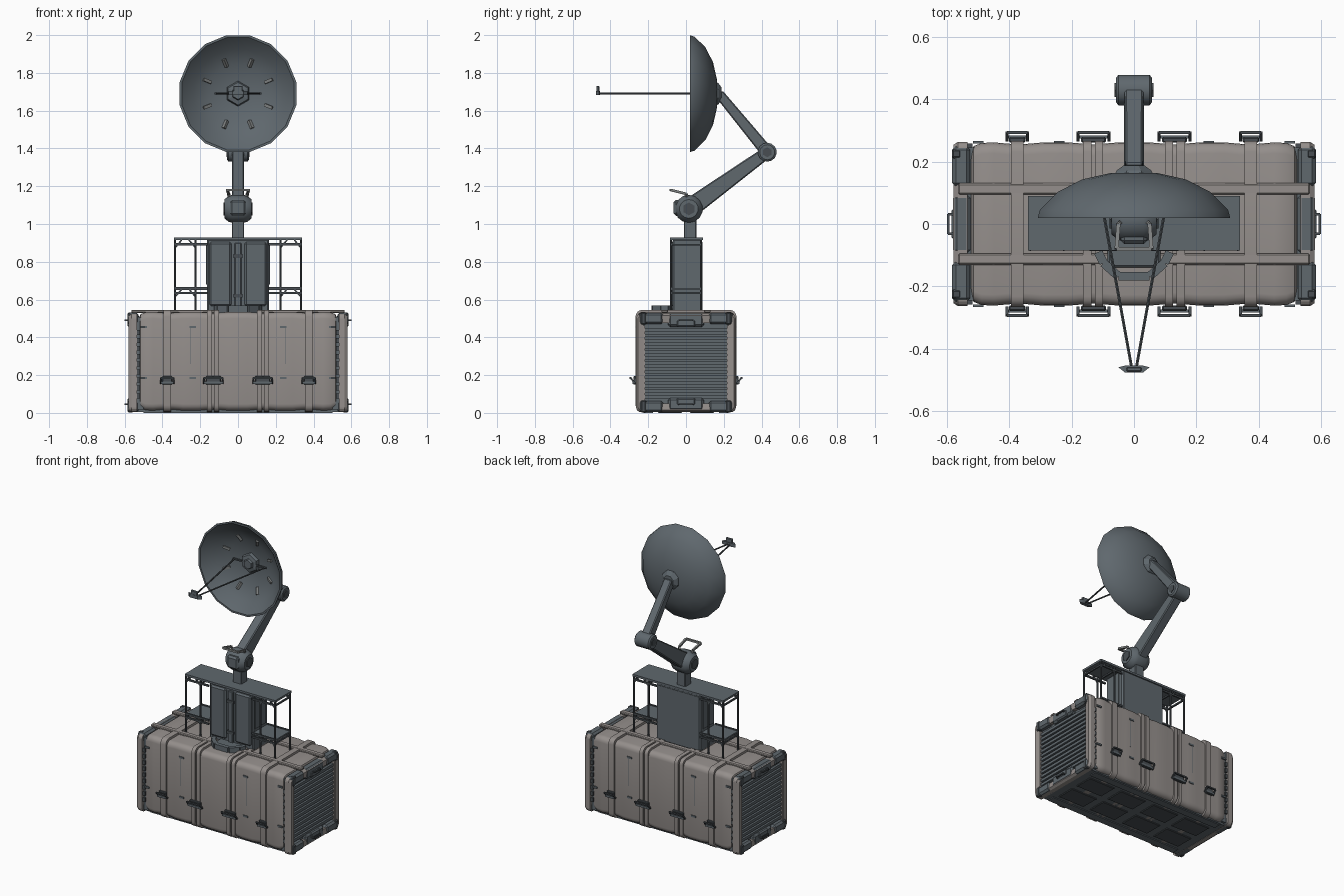
import bpy, bmesh
from math import sin, cos, pi, radians
from mathutils import Vector

if "Cube" in bpy.data.objects:
    bpy.data.objects.remove(bpy.data.objects["Cube"], do_unlink=True)


def material(name, rgb):
    m = bpy.data.materials.new(name)
    m.use_nodes = True
    m.diffuse_color = (*rgb, 1)
    m.node_tree.nodes["Principled BSDF"].inputs["Base Color"].default_value = (*rgb, 1)
    return m


CANVAS = material("warm grey canvas", (0.30, 0.275, 0.262))
SLATE = material("slate metal", (0.115, 0.138, 0.155))
DARK = material("dark metal", (0.065, 0.076, 0.085))
PALE = material("pale metal", (0.21, 0.22, 0.22))
SMOOTH = []
SIDES = (-1, 1)


def finish(name, bm, mat, smooth=False, bevel=0):
    bmesh.ops.recalc_face_normals(bm, faces=bm.faces)
    me = bpy.data.meshes.new(name)
    bm.to_mesh(me)
    bm.free()
    me.materials.append(mat)
    ob = bpy.data.objects.new(name, me)
    bpy.context.collection.objects.link(ob)
    if bevel:
        mod = ob.modifiers.new("bevel", "BEVEL")
        mod.width, mod.segments = bevel, 1
    if smooth:
        SMOOTH.append(ob)
    return ob


def box(name, centre, size, mat=SLATE, bevel=0):
    bm = bmesh.new()
    bmesh.ops.create_cube(bm, size=1)
    bmesh.ops.scale(bm, vec=size, verts=bm.verts)
    bmesh.ops.translate(bm, vec=centre, verts=bm.verts)
    return finish(name, bm, mat, bevel=bevel)


def loft(name, loops, mat=SLATE, ring=False, smooth=False, bevel=0):
    """Skin equal-length loops; cap the ends, or join last to first."""
    bm = bmesh.new()
    rows = [[bm.verts.new(p) for p in loop] for loop in loops]
    n = len(rows[0])
    for a, b in list(zip(rows, rows[1:])) + ([(rows[-1], rows[0])] if ring else []):
        for i in range(n):
            j = (i + 1) % n
            bm.faces.new((a[i], a[j], b[j], b[i]))
    if not ring:
        bm.faces.new(rows[0])
        bm.faces.new(rows[-1])
    return finish(name, bm, mat, smooth, bevel)


def lathe(name, profile, centre, axis="Y", sides=16, mat=SLATE, ring=False, smooth=True):
    cx, cy, cz = centre
    loops = []
    for r, h in profile:
        loop = []
        for i in range(sides):
            a = 2 * pi * (i + 0.5) / sides
            u, v = r * cos(a), r * sin(a)
            loop.append((cx + h, cy + u, cz + v) if axis == "X" else (cx + u, cy + h, cz + v))
        loops.append(loop)
    return loft(name, loops, mat, ring, smooth)


def beam(name, p, q, w0, t0, w1=None, t1=None, mat=SLATE, sides=4, bevel=0):
    """Bar from p to q; w is the level width and t the thickness across it."""
    p, q = Vector(p), Vector(q)
    d = (q - p).normalized()
    u = d.cross(Vector((0, 0, 1)))
    u = u.normalized() if u.length > 0.01 else Vector((1, 0, 0))
    v = u.cross(d)
    ends = ((p, w0, t0), (q, w1 or w0, t1 or t0))
    k = 0.5 / cos(pi / sides)
    angles = [2 * pi * (i + 0.5) / sides for i in range(sides)]
    loops = [[c + u * (w * k * cos(a)) + v * (t * k * sin(a)) for a in angles] for c, w, t in ends]
    return loft(name, loops, mat, smooth=sides > 6, bevel=bevel)


def path(name, pts, w, mat=SLATE, t=None):
    for a, b in zip(pts, pts[1:]):
        beam(name, a, b, w, t or w, mat=mat)


def section(x, hy, z0, z1, r, seg=4):
    """Rounded rectangle in the plane of constant x."""
    pts = []
    for k, (y, z) in enumerate(((hy - r, z1 - r), (r - hy, z1 - r), (r - hy, z0 + r), (hy - r, z0 + r))):
        for i in range(seg + 1):
            a = pi / 2 * (k + i / seg)
            pts.append((x, y + r * cos(a), z + r * sin(a)))
    return pts


# Canvas-covered crate, swelling a little between the straps
stations = [(0.525, 0.03), (0.515, 0.012), (0.49, 0.002), (0.45, 0), (0.37, 0.007), (0.29, 0), (0.21, 0),
            (0.13, 0.007), (0.05, 0)]
stations = [(-x, d) for x, d in stations] + stations[::-1]
loft("canvas_body", [section(x, 0.262 - d, 0.012 + d, 0.535 - d, 0.035) for x, d in stations],
     CANVAS, smooth=True)

# Straps round the crate, with buckles front and back
for sx in SIDES:
    for x, w in ((0.375, 0.04), (0.113, 0.026), (0.15, 0.026)):
        loft("cross_strap", [section(sx * x + e * w / 2, 0.267, 0.006, 0.545, 0.035) for e in SIDES],
             CANVAS, smooth=True)
    for sy in SIDES:
        for x, w in ((0.375, 0.066), (0.13, 0.1)):
            box("buckle_plate", (sx * x, sy * 0.27, 0.172), (w * 0.8, 0.018, 0.045), DARK, 0.004)
            y0, y1 = sy * 0.268, sy * 0.294
            path("buckle_loop", [(sx * x - w / 2, y0, 0.155), (sx * x - w / 2, y1, 0.185),
                                 (sx * x + w / 2, y1, 0.185), (sx * x + w / 2, y0, 0.155)], 0.009, DARK)
            box("buckle_bar", (sx * x, sy * 0.279, 0.16), (w, 0.01, 0.014), SLATE)
        # Small lashing hooks and canvas seams
        for x in (0.5, 0.24):
            for z in (0.455, 0.185):
                box("lashing_hook", (sx * x, sy * 0.263, z), (0.034, 0.008, 0.012), SLATE)
        box("canvas_seam", (sx * 0.25, sy * 0.2625, 0.36), (0.004, 0.003, 0.2), SLATE)
for sy in SIDES:
    box("long_strap", (0, sy * 0.113, 0.537), (1.13, 0.036, 0.018), CANVAS, 0.005)

# End frames with louvres, brackets and handles
for s in SIDES:
    loft("end_frame", [section(s * 0.535, 0.264, 0.004, 0.525, 0.025),
                       section(s * 0.565, 0.264, 0.004, 0.525, 0.025),
                       section(s * 0.58, 0.254, 0.014, 0.515, 0.02),
                       section(s * 0.575, 0.226, 0.05, 0.475, 0.01),
                       section(s * 0.535, 0.226, 0.05, 0.475, 0.01)], CANVAS, ring=True)
    box("end_panel", (s * 0.525, 0, 0.263), (0.05, 0.49, 0.49), SLATE)
    for i in range(13):
        z = 0.085 + 0.0295 * i
        beam("louvre", (s * 0.555, -0.222, z), (s * 0.555, 0.222, z), 0.022, 0.018)
    for sy in SIDES:
        box("louvre_side", (s * 0.557, sy * 0.222, 0.263), (0.03, 0.012, 0.4), CANVAS)
        for i in range(9):
            box("side_tooth", (s * 0.53, sy * 0.25, 0.09 + 0.042 * i), (0.022, 0.016, 0.026), DARK)
        for z in (0.5, 0.034):
            box("corner_bracket", (s * 0.555, sy * 0.185, z), (0.058, 0.13, 0.06), SLATE, 0.012)
            box("bracket_lug", (s * 0.57, sy * 0.225, z), (0.03, 0.03, 0.064), DARK, 0.006)
    for z, d in ((0.49, -1), (0.045, 1)):
        box("centre_bracket", (s * 0.553, 0, z), (0.056, 0.19, 0.07), SLATE, 0.012)
        box("latch", (s * 0.568, 0, z + d * 0.015), (0.036, 0.1, 0.04), SLATE, 0.008)
        path("end_handle", [(s * 0.58, -0.032, z), (s * 0.597, -0.032, z),
                            (s * 0.597, 0.032, z), (s * 0.58, 0.032, z)], 0.008, DARK)

# Underside plate, skids and panels
box("base_plate", (0, 0, 0.012), (1.08, 0.46, 0.012), SLATE)
for s in SIDES:
    box("skid", (0, s * 0.2, 0.006), (1.0, 0.05, 0.012), SLATE)
    for x in (-0.38, -0.13, 0.13, 0.38):
        box("base_panel", (x, s * 0.085, 0.006), (0.2, 0.13, 0.011), DARK, 0.004)

# Equipment cabinet
box("cabinet", (0, 0.007, 0.725), (0.33, 0.156, 0.39), SLATE, 0.008)
for s in SIDES:
    box("cabinet_front_panel", (s * 0.093, -0.072, 0.735), (0.118, 0.028, 0.34), SLATE, 0.01)
    box("cabinet_side_panel", (s * 0.166, 0.0, 0.79), (0.008, 0.11, 0.22), SLATE)
box("conduit", (0, -0.074, 0.72), (0.036, 0.016, 0.36), SLATE, 0.004)
for z in (0.62, 0.83):
    box("conduit_clip", (0, -0.078, z), (0.05, 0.016, 0.02), DARK)
box("cabinet_back_panel", (0, 0.085, 0.725), (0.31, 0.006, 0.36), SLATE)
arch = [(0.115, -0.09), (0.098, -0.125), (0.05, -0.168), (-0.05, -0.168), (-0.098, -0.125), (-0.115, -0.09)]
path("foot_guard", [(x, y, 0.55) for x, y in arch], 0.028, SLATE, 0.036)
box("foot_plate", (0, -0.1, 0.543), (0.17, 0.08, 0.022), SLATE, 0.006)

# Rack on both sides under one top plate
box("rack_top", (0, 0.002, 0.922), (0.68, 0.175, 0.014), SLATE)
for s in SIDES:
    box("rack_shelf", (s * 0.25, 0, 0.655), (0.175, 0.16, 0.01), SLATE)
    for x in (0.225, 0.333):
        box("rack_tie_low", (s * x, 0, 0.635), (0.01, 0.165, 0.012), DARK)
        box("rack_tie_high", (s * x, 0, 0.89), (0.01, 0.165, 0.01), DARK)
        for y in (-0.08, 0.08):
            beam("rack_post", (s * x, y, 0.53), (s * x, y, 0.918), 0.012, 0.012, mat=DARK, sides=8)
            d = 0.035 if x < 0.3 else -0.035
            for z in (0.915, 0.655):
                beam("rack_gusset", (s * x, y, z - 0.04), (s * (x + d), y, z), 0.008, 0.008, mat=DARK)
    for y in (-0.08, 0.08):
        for z in (0.66, 0.635, 0.893):
            box("rack_rail", (s * 0.25, y, z), (0.175, 0.011, 0.011), DARK)

# Column, shoulder, elbow and the two arms
ROOT, ELBOW, WRIST = (0, 0.015, 1.08), (0, 0.43, 1.38), (0, 0.175, 1.69)
box("column", (0, 0.022, 0.98), (0.066, 0.066, 0.13), SLATE, 0.004)
lathe("shoulder", [(0.05, -0.072), (0.068, -0.05), (0.074, -0.03), (0.074, 0.03), (0.068, 0.05),
                   (0.05, 0.072)], ROOT, "X", 14)
lathe("shoulder_pin", [(0.034, -0.078), (0.034, 0.078)], ROOT, "X", 6, DARK)
box("shoulder_cap", (0, -0.045, 1.085), (0.085, 0.04, 0.085), SLATE, 0.012)
beam("lower_arm", ROOT, ELBOW, 0.064, 0.105, 0.064, 0.062, bevel=0.006)
lathe("elbow", [(0.04, -0.058), (0.05, -0.05), (0.05, 0.05), (0.04, 0.058)], ELBOW, "X", 14)
lathe("elbow_pin", [(0.026, -0.062), (0.026, 0.062)], ELBOW, "X", 6, DARK)
beam("upper_arm", ELBOW, WRIST, 0.06, 0.066, 0.056, 0.05, bevel=0.006)
path("grab_handle", [(-0.045, 0.005, 1.14), (-0.05, 0.0, 1.16), (-0.056, -0.08, 1.18), (0.056, -0.08, 1.18),
                     (0.05, 0.0, 1.16), (0.045, 0.005, 1.14)], 0.013, PALE)

# Dish with hub, slots and feed
DISH = (0, 0, 1.69)
lathe("dish", [(0.005, 0.165), (0.08, 0.163), (0.17, 0.143), (0.25, 0.103), (0.308, 0.045), (0.315, 0.02),
               (0.303, 0.02), (0.24, 0.083), (0.16, 0.122), (0.07, 0.14), (0.005, 0.142)],
      DISH, "Y", 16, ring=True)
lathe("dish_back_hub", [(0.072, 0.15), (0.06, 0.172), (0.036, 0.188)], DISH, "Y", 8, smooth=False)
lathe("dish_front_hub", [(0.068, 0.142), (0.06, 0.12), (0.035, 0.115), (0.03, 0.1)], DISH, "Y", 6, smooth=False)
for k in range(8):
    a = radians(22.5 + 45 * k)
    beam("dish_slot", (0.155 * cos(a), 0.121, 1.69 + 0.155 * sin(a)),
         (0.198 * cos(a), 0.1, 1.69 + 0.198 * sin(a)), 0.016, 0.016, mat=PALE)
for s in SIDES:
    beam("feed_rod", (s * 0.115, 0.13, 1.69), (s * 0.008, -0.458, 1.69), 0.009, 0.009, mat=DARK, sides=6)
beam("feed_crossbar", (-0.125, 0.125, 1.69), (0.125, 0.125, 1.69), 0.01, 0.01, mat=DARK)
feed = [(0.05, -0.46), (0.03, -0.476), (-0.03, -0.476), (-0.05, -0.46), (-0.03, -0.455), (0.03, -0.455)]
loft("feed_plate", [[(x, y, z) for x, y in feed] for z in (1.682, 1.705)], SLATE)
box("feed_horn", (0, -0.467, 1.715), (0.05, 0.016, 0.032), SLATE, 0.004)

# Smooth shading with sharp edges kept
bpy.ops.object.select_all(action="DESELECT")
for ob in SMOOTH:
    ob.select_set(True)
bpy.context.view_layer.objects.active = SMOOTH[0]
bpy.ops.object.shade_smooth_by_angle(angle=radians(35))
